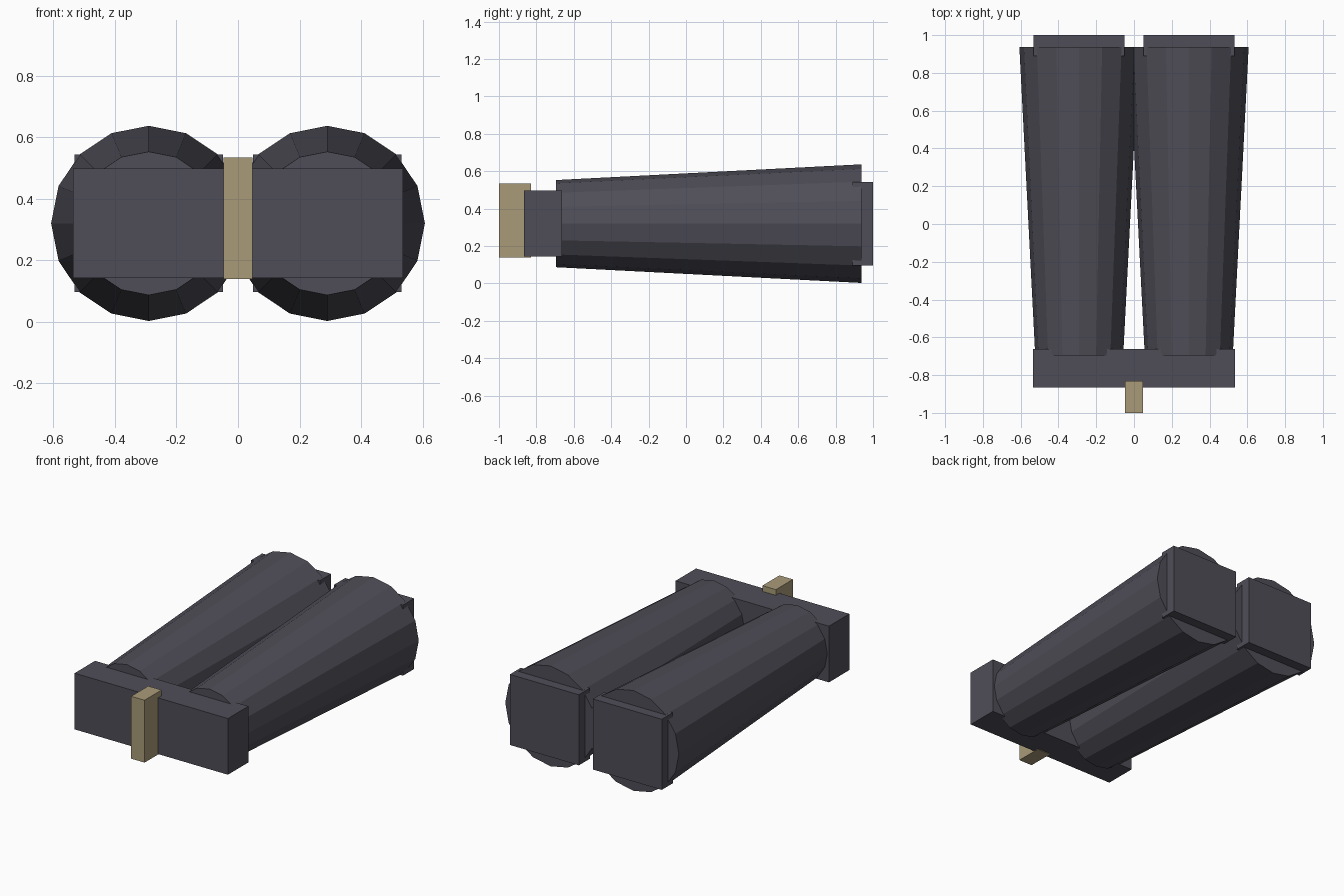
import bpy
import math

cube = bpy.data.objects.get("Cube")
if cube:
    bpy.data.objects.remove(cube, do_unlink=True)


def material(name, rgb):
    mat = bpy.data.materials.new(name)
    mat.use_nodes = True
    mat.diffuse_color = (*rgb, 1)
    mat.node_tree.nodes["Principled BSDF"].inputs["Base Color"].default_value = (*rgb, 1)
    return mat


slate = material("slate grey", (0.078, 0.075, 0.096))
tan = material("tan", (0.40, 0.33, 0.19))


def finish(name, mat):
    obj = bpy.context.object
    obj.name = name
    obj.data.materials.append(mat)
    return obj


def box(name, low, high, mat):
    centre = [(a + b) / 2 for a, b in zip(low, high)]
    bpy.ops.mesh.primitive_cube_add(size=1, location=centre)
    obj = finish(name, mat)
    obj.scale = [b - a for a, b in zip(low, high)]
    bpy.ops.object.transform_apply(location=False, rotation=False, scale=True)


def tapered_tube(name, x, z, front_y, back_y, front_radius, back_radius, mat):
    # Cone axis is turned so that its base faces the back
    bpy.ops.mesh.primitive_cone_add(
        vertices=16, radius1=back_radius, radius2=front_radius,
        depth=back_y - front_y, location=(x, (front_y + back_y) / 2, z),
        rotation=(math.pi / 2, 0, 0))
    finish(name, mat)


# Paired tapered legs with square cuffs at the back
for side, sign in (("left", 1), ("right", -1)):
    x = sign * 0.29
    tapered_tube(side + "_leg", x, 0.32, -0.695, 0.938, 0.233, 0.317, slate)
    box(side + "_cuff", (x - 0.241, 0.89, 0.097), (x + 0.241, 1.0, 0.543), slate)

# Waist block and the narrow clasp in front of it
box("waist", (-0.536, -0.866, 0.143), (0.536, -0.662, 0.498), slate)
box("clasp", (-0.047, -1.0, 0.14), (0.047, -0.83, 0.534), tan)
